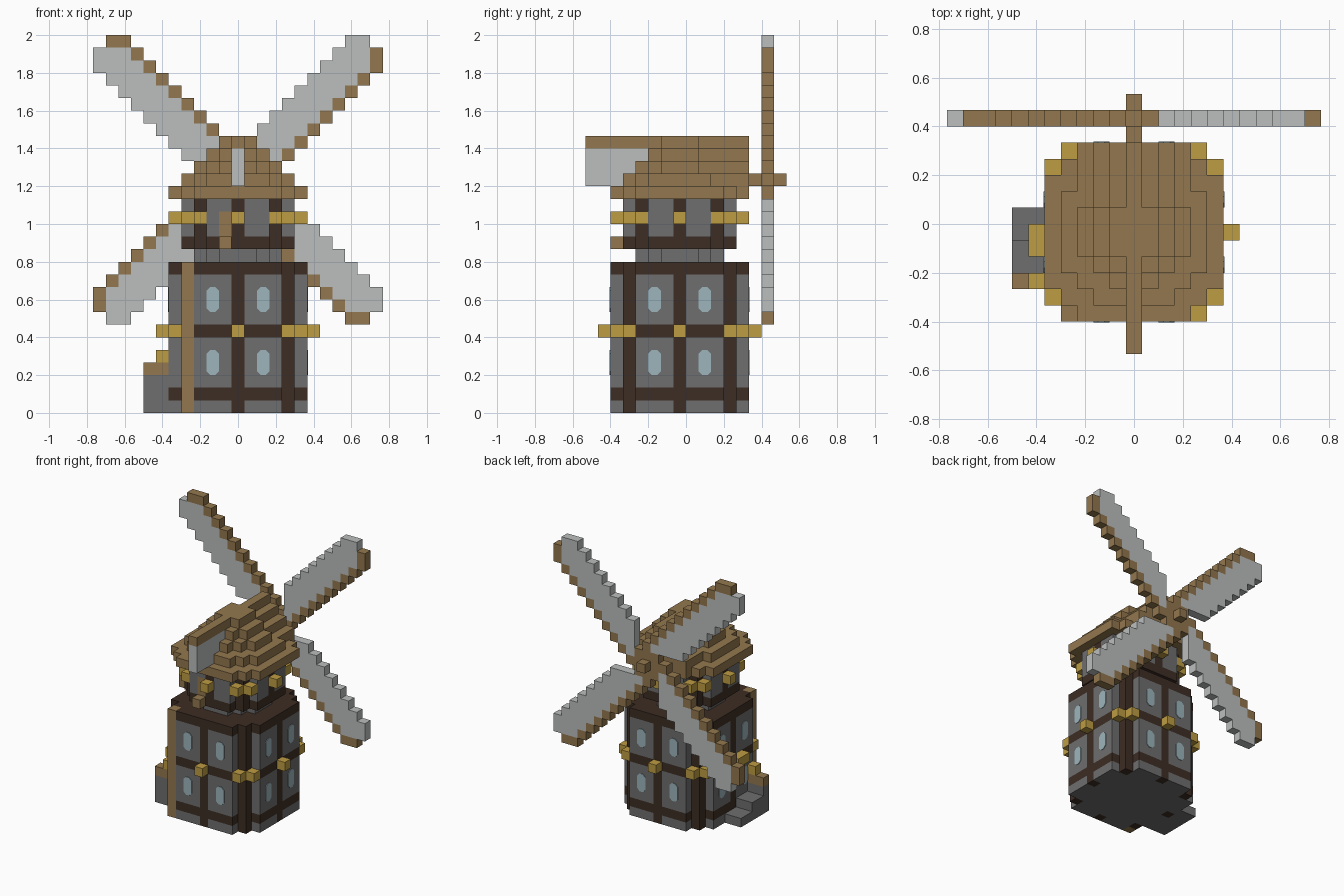
import bpy, bmesh, math
from mathutils import Matrix, Vector

if "Cube" in bpy.data.objects:
    bpy.data.objects.remove(bpy.data.objects["Cube"], do_unlink=True)

V = 1 / 15  # edge length of one block


def srgb(*rgb):
    return tuple(((c / 255 + 0.055) / 1.055) ** 2.4 for c in rgb) + (1.0,)


def material(name, *rgb):
    m = bpy.data.materials.new(name)
    m.use_nodes = True
    m.diffuse_color = srgb(*rgb)
    m.node_tree.nodes["Principled BSDF"].inputs["Base Color"].default_value = m.diffuse_color
    return m


STONE = material("grey stone", 110, 110, 110)
BEAM = material("dark timber", 61, 45, 36)
WOOD = material("brown wood", 147, 119, 78)
GOLD = material("gold lantern", 189, 156, 67)
CLOTH = material("pale cloth", 188, 191, 190)
GLASS = material("blue glass", 156, 181, 188)


def finish(name, bm, mats):
    mesh = bpy.data.meshes.new(name)
    bm.to_mesh(mesh)
    bm.free()
    for m in mats:
        mesh.materials.append(m)
    obj = bpy.data.objects.new(name, mesh)
    bpy.context.collection.objects.link(obj)
    return obj


def build(name, cells):
    """Skin a {block position: material} part, keeping only its outer faces."""
    mats = list(dict.fromkeys(cells.values()))
    bm = bmesh.new()
    for cell, mat in cells.items():
        centre = Vector(cell)
        for axis in range(3):
            for sign in (-1, 1):
                n = Vector((0, 0, 0))
                n[axis] = sign
                if tuple(int(c) for c in centre + n) in cells:
                    continue
                u = Vector((0, 0, 0))
                u[(axis + 1) % 3] = 0.5
                w = n.cross(u)
                mid = centre + n / 2 + Vector((0, -0.5, 0.5))
                ring = (mid - u - w, mid + u - w, mid + u + w, mid - u + w)
                face = bm.faces.new([bm.verts.new(p * V) for p in ring])
                face.material_index = mats.index(mat)
    bmesh.ops.remove_doubles(bm, verts=bm.verts, dist=V / 100)
    bmesh.ops.dissolve_limit(bm, angle_limit=math.radians(1), verts=bm.verts,
                             edges=bm.edges, delimit={'MATERIAL'})
    return finish(name, bm, mats)


def box(xs, ys, zs, mat):
    return {(i, j, k): mat for i in range(xs[0], xs[1] + 1)
            for j in range(ys[0], ys[1] + 1) for k in range(zs[0], zs[1] + 1)}


def octagon(r, reach, k, mat):
    layer = box((-r, r), (-r, r), (k, k), mat)
    return {c: m for c, m in layer.items() if abs(c[0]) + abs(c[1]) <= reach}


def framed_tower(r, reach, levels, bands):
    """Stone octagon with timber posts at the middles and corners, and timber bands."""
    cells = {}
    for k in levels:
        cells |= octagon(r, reach, k, BEAM if k in bands else STONE)
    for (i, j, k) in cells:
        corner = abs(i) == abs(j) == reach // 2
        middle = (i == 0 and abs(j) == r) or (j == 0 and abs(i) == r)
        if corner or middle:
            cells[i, j, k] = BEAM
    return cells


def lanterns(r, corner, k):
    """Lanterns on each face middle and on both sides of each corner post."""
    cells = {}
    for s in (-1, 1):
        cells |= {(s * (r + 1), 0, k): GOLD, (0, s * (r + 1), k): GOLD}
        for t in (-1, 1):
            cells |= {(s * r, t * corner, k): GOLD, (s * corner, t * r, k): GOLD}
    return cells


# Lower tower, neck and upper tower
build("lower_tower", framed_tower(5, 8, range(12), (1, 6, 11)))
build("neck", octagon(3, 4, 12, STONE))
upper = framed_tower(4, 6, range(13, 17), (13,))
upper |= box((-1, -1), (-4, -4), (14, 15), WOOD)
build("upper_tower", upper)
build("upper_doorstep", {(-1, -5, 13): WOOD})

# Corner pole and lanterns
build("corner_pole", box((-4, -4), (-5, -5), (0, 11), WOOD))
lower_lights = lanterns(5, 4, 6)
del lower_lights[(-4, -5, 6)]
lower_lights[(-6, -1, 6)] = GOLD
build("lower_lanterns", lower_lights)
build("upper_lanterns", lanterns(4, 3, 15))

# Side stairs climbing toward the front, with a rail and a lamp at the top
stairs = box((-7, -6), (0, 1), (0, 0), STONE)
stairs |= box((-7, -6), (-2, -1), (0, 1), STONE)
stairs |= box((-7, -6), (-3, -3), (0, 2), STONE)
build("stairs", stairs)
build("stair_rail", box((-7, -6), (-3, -3), (3, 3), WOOD))
build("stair_lamp", {(-6, -3, 4): GOLD})

# Stepped roof: shrinking octagons, each with a gable strip running to the back
roof = {}
for r, reach in ((5, 8), (4, 6), (3, 4), (2, 3), (1, 2)):
    k = 22 - r
    roof |= octagon(r, reach, k, WOOD)
    if r < 5:
        roof |= box((1 - r, r - 1), (0, 5), (k, k), WOOD)
roof |= box((0, 0), (-7, 5), (21, 21), WOOD)
build("roof", roof)
fin = box((0, 0), (-7, -3), (18, 20), CLOTH)
build("roof_fin", {c: m for c, m in fin.items() if c not in roof})

# Axle and four sails, each a quarter turn from the last
build("axle", box((0, 0), (6, 8), (18, 18), WOOD))
blade = {}
for n in range(12):
    for d in range(12):
        if d == n + 2 or (d == 11 and n == 10):
            blade[-n, d] = WOOD
        elif n >= 1 and d >= 2 and n - 2 <= d <= n + 1 and d < 11:
            blade[-n, d] = CLOTH
sails = {}
for turn in range(4):
    for (a, b), mat in blade.items():
        for _ in range(turn):
            a, b = b, -a
        if sails.get((a, 7, 18 + b)) != WOOD:
            sails[a, 7, 18 + b] = mat
sails |= box((-1, 1), (7, 7), (17, 19), WOOD)
del sails[(0, 7, 18)]
build("sails", sails)

# Windows: thin panes with clipped corners on all four walls
bm = bmesh.new()
c, w, h, t = 0.3 * V, V / 2, V, 0.004
outline = [(w - c, -h), (w, c - h), (w, h - c), (w - c, h),
           (c - w, h), (-w, h - c), (-w, c - h), (c - w, -h)]
for quarter in range(4):
    spin = Matrix.Translation((0, -V / 2, 0)) @ Matrix.Rotation(quarter * math.pi / 2, 4, 'Z')
    for i in (-2, 2):
        for k in (4, 9):
            pane = [bm.verts.new(spin @ Vector((i * V + x, -5.5 * V, k * V + z)))
                    for x, z in outline]
            face = bm.faces.new(pane)
            out = bmesh.ops.extrude_face_region(bm, geom=[face])["geom"]
            bmesh.ops.translate(bm, vec=spin.to_3x3() @ Vector((0, -t, 0)),
                                verts=[g for g in out if isinstance(g, bmesh.types.BMVert)])
bmesh.ops.recalc_face_normals(bm, faces=bm.faces)
finish("windows", bm, [GLASS])
